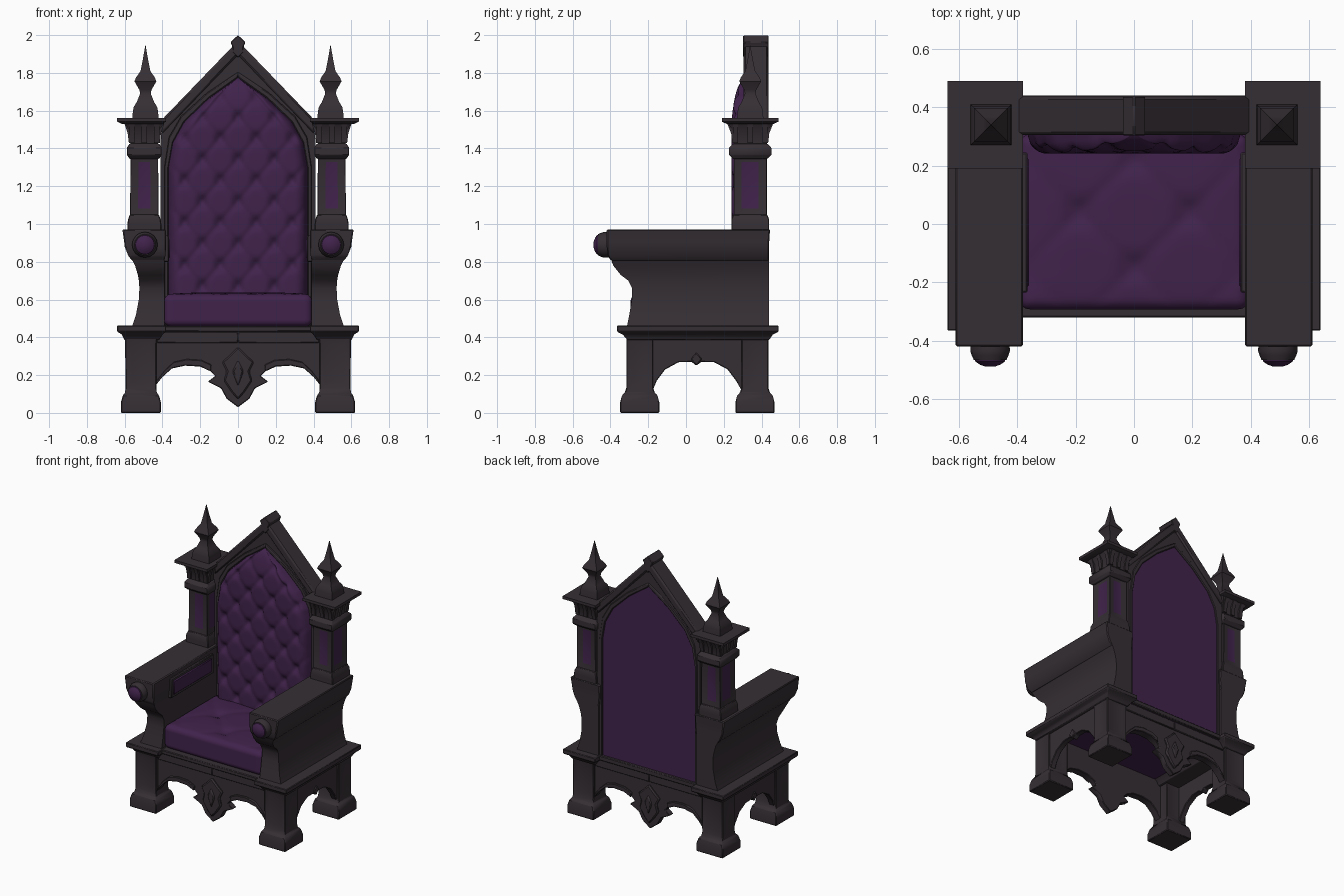
import bpy, bmesh, math
from mathutils import Vector

if "Cube" in bpy.data.objects:
    bpy.data.objects.remove(bpy.data.objects["Cube"])


def material(name, rgb):
    m = bpy.data.materials.new(name)
    m.diffuse_color = (*rgb, 1)
    m.use_nodes = True
    m.node_tree.nodes["Principled BSDF"].inputs["Base Color"].default_value = m.diffuse_color
    return m


WOOD = material("dark wood", (0.036, 0.028, 0.034))
VELVET = material("purple velvet", (0.052, 0.0165, 0.071))


def finish(name, bm, mat=WOOD, mirror=False, bevel=0.0, angle=35):
    bmesh.ops.recalc_face_normals(bm, faces=bm.faces)
    me = bpy.data.meshes.new(name)
    bm.to_mesh(me)
    bm.free()
    for m in ([mat, VELVET] if mat is WOOD else [mat]):
        me.materials.append(m)
    me.shade_smooth()
    me.set_sharp_from_angle(angle=math.radians(angle))
    ob = bpy.data.objects.new(name, me)
    bpy.context.collection.objects.link(ob)
    if mirror:
        ob.modifiers.new("mirror", 'MIRROR').use_mirror_merge = False
    if bevel:
        b = ob.modifiers.new("bevel", 'BEVEL')
        b.width, b.segments, b.limit_method = bevel, 1, 'ANGLE'
    return ob


def add_loft(bm, secs):
    """Stack of rectangles (z, x0, x1, y0, y1); returns side faces per level."""
    rings = [[bm.verts.new(p) for p in ((a, c, z), (b, c, z), (b, d, z), (a, d, z))]
             for z, a, b, c, d in secs]
    levels = [[bm.faces.new((r[i], r[(i + 1) % 4], s[(i + 1) % 4], s[i])) for i in range(4)]
              for r, s in zip(rings, rings[1:])]
    bm.faces.new(rings[0][::-1])
    bm.faces.new(rings[-1])
    return levels


def loft(name, secs, inset=None, **kw):
    """inset = (level, border, depth, material index)"""
    bm = bmesh.new()
    levels = add_loft(bm, secs)
    if inset:
        lv, border, depth, idx = inset
        bm.normal_update()
        bmesh.ops.inset_individual(bm, faces=levels[lv], thickness=border, depth=-depth,
                                   use_even_offset=True)
        for f in levels[lv]:
            f.material_index = idx
    return finish(name, bm, **kw)


def box(name, x0, x1, y0, y1, z0, z1, **kw):
    return loft(name, [(z0, x0, x1, y0, y1), (z1, x0, x1, y0, y1)], **kw)


def centred(cx, cy, rows):
    return [(z, cx - hx, cx + hx, cy - hy, cy + hy) for z, hx, hy in rows]


def prism(name, pts, lo, hi, axis='Y', **kw):
    """Extrude a polygon given in (x, z) along y, or in (y, z) along x."""
    bm = bmesh.new()
    place = (lambda p, d: (p[0], d, p[1])) if axis == 'Y' else (lambda p, d: (d, p[0], p[1]))
    a = [bm.verts.new(place(p, lo)) for p in pts]
    b = [bm.verts.new(place(p, hi)) for p in pts]
    n = len(pts)
    bm.faces.new(a)
    bm.faces.new(b[::-1])
    for i in range(n):
        bm.faces.new((a[i], b[i], b[(i + 1) % n], a[(i + 1) % n]))
    return finish(name, bm, **kw)


def band(name, outer, inner, lo, hi, **kw):
    """Strip between two half outlines in (x, z), mirrored in x."""
    bm = bmesh.new()
    rows = [[bm.verts.new((x, y, z)) for x, z in line]
            for line, y in ((outer, lo), (inner, lo), (inner, hi), (outer, hi))]
    for i in range(len(outer) - 1):
        for r, s in zip(rows, rows[1:] + rows[:1]):
            bm.faces.new((r[i], r[i + 1], s[i + 1], s[i]))
    bm.faces.new([r[0] for r in rows])
    bm.faces.new([r[-1] for r in rows])
    return finish(name, bm, mirror=True, **kw)


def both(half):
    return half + [(-x, z) for x, z in reversed(half) if x > 0]


# legs with moulded feet and recessed panels
for label, cy in (("front", -0.245), ("back", 0.365)):
    loft(label + "_leg", centred(0.514, cy, [
        (0, .106, .104), (.055, .106, .104), (.095, .095, .093), (.105, .084, .08),
        (.13, .082, .072), (.40, .084, .072), (.43, .09, .08)]),
        inset=(4, .035, .01, 0), mirror=True, bevel=.005)

# base slabs under the arms, middle rails, velvet underside
loft("side_slab", [(.385, .42, .60, -.31, .44), (.415, .40, .615, -.335, .46),
                   (.43, .38, .64, -.365, .49), (.462, .38, .64, -.365, .49)],
     mirror=True, bevel=.004)
box("front_rail", -.42, .42, -.32, -.25, .43, .46, bevel=.005)
box("back_rail", -.42, .42, .36, .44, .43, .465, bevel=.005)
box("underside_panel", -.43, .43, -.27, .42, .425, .455, mat=VELVET)

# scalloped aprons with pendant, arch trim and carved shield
arch = [(.44, .14), (.40, .19), (.35, .235), (.28, .25), (.20, .245), (.145, .22)]
pendant = [(.12, .195), (.16, .165), (.09, .13), (.06, .075), (0, .03)]
shield = [(0, .35), (.05, .30), (.085, .27), (.06, .22), (.075, .17), (.035, .11), (0, .07)]
core = [(0, .28), (.03, .22), (0, .14)]
for label, y, s in (("front", -.288, 1), ("back", .412, -1)):
    prism(label + "_apron", both([(.44, .45)] + arch + pendant), y, y + s * .045, bevel=.004)
    band(label + "_apron_trim", [(x * .97, z + .035) for x, z in arch], arch,
         y - s * .012, y + s * .02, bevel=.004)
    band(label + "_upper_trim", [(.43, .43), (0, .43)], [(.43, .37), (0, .37)],
         y - s * .01, y + s * .02, bevel=.004)
    prism(label + "_shield", both(shield), y - s * .016, y + s * .01, bevel=.008)
    prism(label + "_shield_core", both(core), y - s * .024, y, bevel=.008)

side_arch = [(-.18, .45), (-.18, .11), (-.155, .17), (-.11, .23), (-.04, .268), (.03, .27),
             (.055, .25), (.08, .27), (.15, .268), (.22, .23), (.265, .17), (.30, .11), (.30, .45)]
prism("side_apron", side_arch, .54, .582, axis='X', mirror=True, bevel=.004)
prism("side_keystone", [(.055, .25), (.025, .285), (.055, .32), (.085, .285)], .56, .588,
      axis='X', mirror=True, bevel=.005)

# arms: concave body, heavy top, round knobs, padded inner faces
loft("arm_body", [(.46, .39, .56, -.312, .44), (.52, .39, .54, -.30, .44),
                  (.60, .39, .525, -.287, .44), (.66, .39, .522, -.285, .44),
                  (.70, .39, .525, -.305, .44), (.73, .39, .53, -.345, .44),
                  (.78, .39, .545, -.385, .44), (.82, .39, .565, -.40, .44)], mirror=True)
loft("arm_top", [(.805, .39, .56, -.395, .44), (.83, .385, .58, -.415, .44),
                 (.88, .38, .60, -.42, .44), (.90, .38, .602, -.42, .44),
                 (.972, .38, .612, -.42, .445)], mirror=True, bevel=.006)
box("arm_pad_frame", .365, .40, -.235, .245, .80, .94, mirror=True, bevel=.005)
box("arm_pad", .359, .39, -.215, .225, .82, .92, mat=VELVET, mirror=True, bevel=.006)


def knob(name, rings, mat):
    bm = bmesh.new()
    n = 16
    loops = [[bm.verts.new((.493 + r * math.cos(t * math.tau / n), y,
                            .89 + r * math.sin(t * math.tau / n))) for t in range(n)]
             for y, r in rings]
    for a, b in zip(loops, loops[1:]):
        for i in range(n):
            bm.faces.new((a[i], a[(i + 1) % n], b[(i + 1) % n], b[i]))
    bm.faces.new(loops[0])
    bm.faces.new(loops[-1])
    finish(name, bm, mat=mat, mirror=True)


knob("arm_knob_ring", [(-.41, .066), (-.435, .068), (-.45, .063), (-.466, .056)], WOOD)
knob("arm_knob", [(-.46, .054), (-.472, .050), (-.482, .035), (-.489, .015)], VELVET)

# towers beside the back: base, panelled shaft, ring, capital, cap
TX, TY = .496, .34
loft("tower_base", centred(TX, TY, [(.95, .09, .10), (1.0, .09, .10), (1.025, .086, .10),
                                    (1.05, .077, .09)]), mirror=True, bevel=.004)
loft("tower_shaft", centred(TX, TY, [(1.04, .076, .088), (1.37, .074, .088)]),
     inset=(0, .043, .012, 1), mirror=True, bevel=.003)
loft("tower_ring", centred(TX, TY, [(1.345, .078, .09), (1.365, .092, .112), (1.405, .092, .112),
                                    (1.425, .078, .09)]), mirror=True, bevel=.003)
loft("tower_capital", centred(TX, TY, [(1.42, .072, .085), (1.49, .076, .09), (1.535, .105, .12)]),
     mirror=True)
loft("tower_cap", centred(.51, TY, [(1.53, .105, .125), (1.542, .13, .15), (1.562, .13, .15)]),
     mirror=True)
bm = bmesh.new()
for k in (-1, 0, 1):
    for s in (-1, 1):
        x, y, w = TX + k * .066, TY + k * .078, .014
        fx, fy = TX + s * .07, TY + s * .083
        add_loft(bm, [(1.43, x - w, x + w, fy - .012, fy + .012),
                      (1.48, x - w, x + w, fy - .018, fy + .018),
                      (1.535, x - w, x + w, fy - .04, fy + .04)])
        add_loft(bm, [(1.43, fx - .012, fx + .012, y - w, y + w),
                      (1.48, fx - .018, fx + .018, y - w, y + w),
                      (1.535, fx - .036, fx + .036, y - w, y + w)])
finish("capital_brackets", bm, mirror=True)
loft("tower_finial", centred(.49, TY, [(z, h, h) for z, h in (
    (1.56, .07), (1.60, .066), (1.62, .062), (1.645, .046), (1.69, .028), (1.71, .032),
    (1.755, .058), (1.775, .05), (1.81, .026), (1.87, .014), (1.945, .001))]), mirror=True)

# pointed back frame with gable mouldings
outer = [(.41, .46), (.41, 1.30), (.41, 1.44), (.40, 1.55), (.20, 1.755), (0, 1.965)]
inner = [(.368, .46), (.368, 1.30), (.345, 1.43), (.285, 1.54), (.155, 1.665), (0, 1.775)]
grow = [(x * 1.06, z + (.03 if z > 1.4 else 0)) for x, z in inner]
band("back_frame", outer, inner, .32, .425)
band("gable_moulding", [(.405, 1.55), (0, 1.97)], [(.405, 1.475), (0, 1.895)], .305, .437, bevel=.01)
band("arch_moulding", grow, inner, .305, .43, bevel=.005)
prism("apex_ornament", both([(0, 2.0), (.04, 1.962), (.028, 1.935), (.03, 1.91), (0, 1.88)]),
      .303, .437, bevel=.004)
prism("back_panel", both(inner), .33, .42, mat=VELVET)


# tufted back cushion shaped to the arch
def half_width(z):
    for (x0, z0), (x1, z1) in zip(inner, inner[1:]):
        if z <= z1:
            return x0 + (x1 - x0) * (z - z0) / (z1 - z0)
    return 0


def tuft(a, b, step):
    """Diamond button pattern: 1 at each button, shallow creases between."""
    u, v = (a + b) / step, (a - b) / step
    du, dv = abs(u - round(u)), abs(v - round(v))
    button = math.exp(-(du * du + dv * dv) / .035)
    crease = max(math.exp(-du * du / .006), math.exp(-dv * dv / .006))
    return button + .3 * crease


bm = bmesh.new()
NX, NZ = 56, 96
grid = []
for j in range(NZ + 1):
    z = .50 + (1.772 - .50) * j / NZ
    w = max(half_width(z), .002)
    row = []
    for i in range(NX + 1):
        x = w * (2 * i / NX - 1)
        edge = min(1, (w - abs(x)) / .07, (1.772 - z) / .28)
        puff = math.sqrt(max(0, 1 - (1 - edge) ** 2))
        row.append(bm.verts.new((x, .318 - puff * (.077 - .024 * tuft(x, z * .85, .19)), z)))
    grid.append(row)
for a, b in zip(grid, grid[1:]):
    for i in range(NX):
        bm.faces.new((a[i], a[i + 1], b[i + 1], b[i]))
ob = finish("back_cushion", bm, mat=VELVET, angle=80)
if ob.data.polygons[NX // 2].normal.y > 0:
    ob.data.flip_normals()

# rounded seat cushion with soft dimples
bm = bmesh.new()
bmesh.ops.create_cube(bm, size=2)
bmesh.ops.subdivide_edges(bm, edges=bm.edges[:], cuts=39, use_grid_fill=True)
centre, half, R = Vector((0, .007, .542)), Vector((.392, .30, .084)), .035
for v in bm.verts:
    p = Vector([c * h for c, h in zip(v.co, half)])
    q = Vector([max(-h + R, min(h - R, c)) for c, h in zip(p, half)])
    if (p - q).length > 1e-6:
        p = q + (p - q).normalized() * R
    if v.co.z > .99:
        fade = max(0, 1 - max(abs(v.co.x), abs(v.co.y)) ** 4)
        p.z += fade * (.012 - .02 * tuft(p.x, p.y + .16, .38))
    v.co = p + centre
finish("seat_cushion", bm, mat=VELVET, angle=80)
